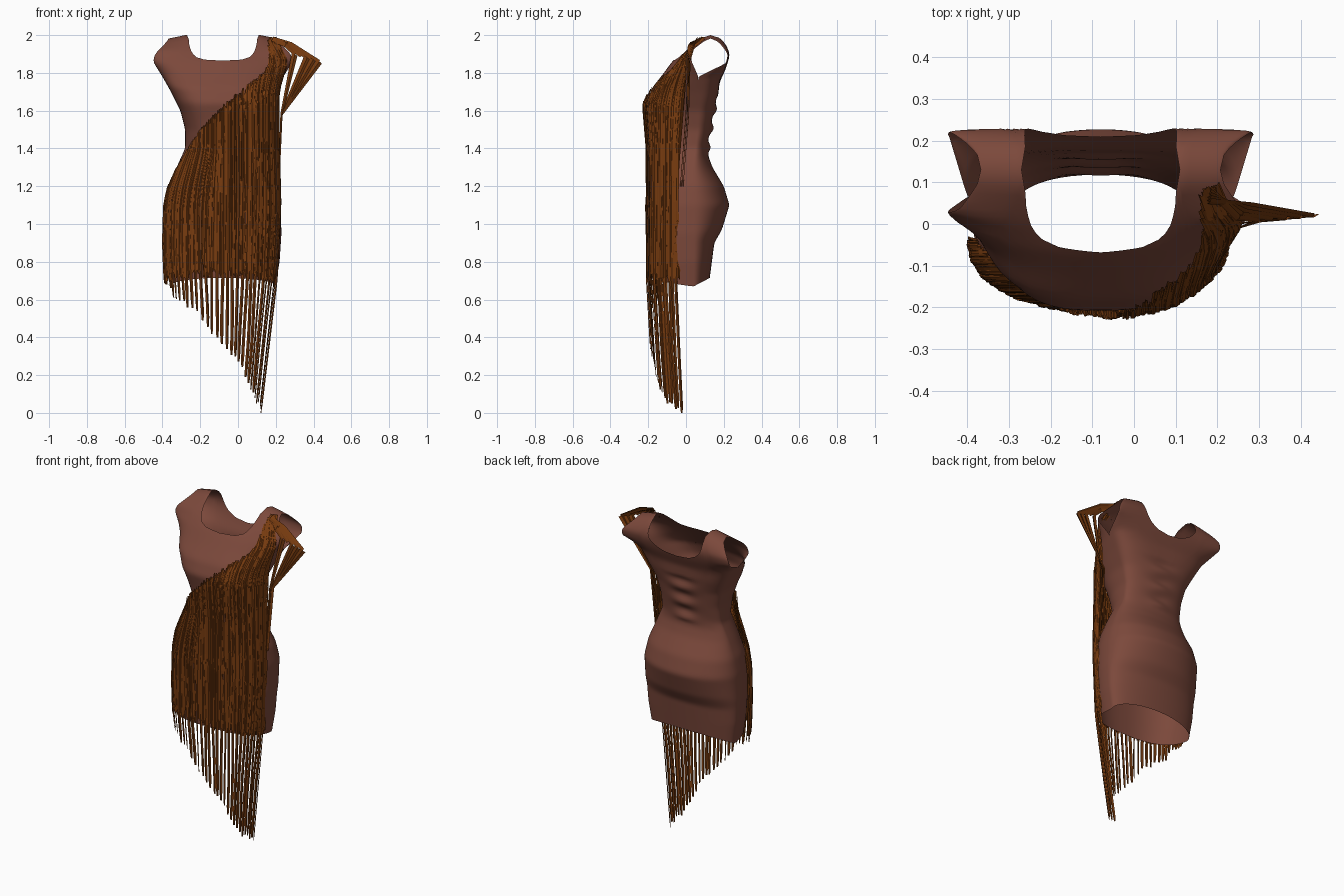
import bpy, math, random
from mathutils import Vector

random.seed(4)
cube = bpy.data.objects.get("Cube")
if cube:
    bpy.data.objects.remove(cube, do_unlink=True)

CX = -0.08          # middle of the dress
HEM = 0.67
SEAM_Y = 0.13       # depth of the shoulder seam
UP = Vector((0, 0, 1))


def material(name, color):
    m = bpy.data.materials.new(name)
    m.use_nodes = True
    m.diffuse_color = (*color, 1)
    m.node_tree.nodes["Principled BSDF"].inputs["Base Color"].default_value = (*color, 1)
    return m


cloth = material("dusty brown cloth", (0.2, 0.066, 0.044))
strand_brown = material("chestnut strands", (0.19, 0.045, 0.005))


def lerp(table, z):
    if z <= table[0][0]:
        return table[0][1]
    for (a, va), (b, vb) in zip(table, table[1:]):
        if z <= b:
            return va + (vb - va) * (z - a) / (b - a)
    return table[-1][1]


def smooth(table, z, r=0.012):
    return sum(lerp(table, z + d) for d in (-r, 0, r)) / 3


# Body profiles: half width, front depth, back depth, side edges, roundness
WIDTH = [(.67, .278), (.8, .3), (.95, .31), (1.1, .305), (1.2, .285), (1.3, .245), (1.4, .2),
         (1.5, .2), (1.6, .225), (1.7, .275), (1.78, .32), (1.86, .37), (1.9, .36), (1.94, .32),
         (1.98, .285)]
FRONT = [(.67, -.19), (1.1, -.2), (1.4, -.17), (1.55, -.19), (1.64, -.21), (1.72, -.18),
         (1.79, -.125), (1.86, -.073), (1.92, -.02), (1.98, .01)]
BACK = [(.67, .12), (.9, .15), (.97, .19), (1.1, .23), (1.2, .2), (1.3, .14), (1.36, .118),
        (1.42, .12), (1.5, .135), (1.6, .152), (1.68, .17), (1.75, .178), (1.82, .21), (1.9, .235)]
EDGE_FRONT = [(1.3, .04), (1.5, .06), (1.78, .065), (1.86, .03), (1.92, .02), (1.98, .07)]
EDGE_BACK = [(1.3, .04), (1.5, .06), (1.78, .065), (1.85, .21), (1.9, .225), (1.98, .2)]
ROUND_FRONT = [(1.2, 2.5), (1.4, 2.2), (1.6, 3), (1.72, 3), (1.8, 2.2), (1.88, 1.5)]
ROUND_BACK = [(1.2, 2.1), (1.4, 2), (1.6, 2.4), (1.75, 3.4)]
NECK_FRONT = [(0, 1.865), (.27, 1.87), (.4, 1.885), (.5, 1.92), (.62, 1.97), (.68, 2.1)]
NECK_BACK = [(0, 1.82), (.25, 1.83), (.4, 1.86), (.5, 1.9), (.62, 1.97), (.68, 2.1)]


def bulge(t, p):
    return max(0, 1 - min(1, abs(t)) ** p) ** (1 / p)


def shoulder_top(t):
    return 2 - 0.06 * max(0, abs(t) - 0.7)


def body_y(z, t, front):
    mid = smooth(FRONT if front else BACK, z)
    edge = smooth(EDGE_FRONT if front else EDGE_BACK, z, 0.003)
    y = edge + (mid - edge) * bulge(t, lerp(ROUND_FRONT if front else ROUND_BACK, z))
    if not front and 1.38 < z < 1.68:    # creases in the small of the back
        y += 0.01 * math.sin((z - 1.38) * math.pi / 0.05) * math.exp(-(t / 0.35) ** 2)
    if z > 1.86:    # roll over the shoulder into the seam
        q = min(1, (z - 1.86) / (shoulder_top(t) - 1.86))
        y = SEAM_Y + (y - SEAM_Y) * math.sqrt(1 - q * q)
    return y


def add_mesh(name, verts, faces, mat):
    me = bpy.data.meshes.new(name)
    me.from_pydata(verts, [], faces)
    me.materials.append(mat)
    ob = bpy.data.objects.new(name, me)
    bpy.context.collection.objects.link(ob)
    bpy.ops.object.select_all(action='DESELECT')
    ob.select_set(True)
    bpy.context.view_layer.objects.active = ob


# Dress body: a front and a back sheet joined at sides and shoulders
COLS, ROWS = 56, 90
verts, faces = [], []
for front in (True, False):
    base = len(verts)
    for r in range(ROWS + 1):
        for c in range(COLS + 1):
            t = math.sin(math.pi / 2 * (2 * c / COLS - 1))
            top = min(shoulder_top(t), lerp(NECK_FRONT if front else NECK_BACK, abs(t)))
            hem = HEM + 0.045 * bulge(t, 2)
            z = hem + (top - hem) * r / ROWS
            verts.append((CX + t * smooth(WIDTH, z), body_y(z, t, front), z))
    for r in range(ROWS):
        for c in range(COLS):
            a = base + r * (COLS + 1) + c
            quad = (a, a + 1, a + COLS + 2, a + COLS + 1)
            faces.append(quad if front else quad[::-1])
add_mesh("dress_body", verts, faces, cloth)
bpy.ops.object.mode_set(mode='EDIT')
bpy.ops.mesh.select_all(action='SELECT')
bpy.ops.mesh.remove_doubles(threshold=0.0006)
bpy.ops.object.mode_set(mode='OBJECT')
bpy.ops.object.shade_smooth_by_angle(angle=math.radians(50))

# Drape profiles: the strands hang from a diagonal line across the chest
DRAPE_LEFT = [(0, .2), (.7, .285), (1.1, .305), (1.5, .295), (1.7, .295), (1.86, .34), (1.98, .28)]
DRAPE_RIGHT = [(.5, .29), (.7, .308), (.9, .316), (1.1, .31), (1.2, .29), (1.3, .25),
               (1.4, .205), (1.5, .205)]
DRAPE_FRONT = [(0, -.15), (.3, -.175), (.7, -.198), (1.4, -.2), (1.64, -.22), (1.72, -.185),
               (1.79, -.13), (1.87, -.04), (1.95, .02), (2, .1)]
DRAPE_EDGE = [(0, -.005), (.7, -.035), (1.4, -.035), (1.7, -.01), (1.85, .01), (1.98, .1)]
START = [(-1, 1.2), (-.97, 1.3), (-.9, 1.4), (-.57, 1.5), (-.1, 1.6), (.27, 1.69),
         (.66, 1.8), (.76, 1.9), (.85, 1.985)]
FRINGE = [(-1, .68), (-.9, .62), (-.4, .49), (-.05, .36), (.38, .26), (.65, .1), (1, 0)]


def drape_point(u, z, off):
    t = math.sin(math.pi / 2 * max(-1, min(1, u)))
    dx = t * lerp(DRAPE_LEFT if t > 0 else DRAPE_RIGHT, z)
    edge = lerp(DRAPE_EDGE, z)
    y = edge + (lerp(DRAPE_FRONT, z) - edge) * bulge(t, 2.3)
    w = smooth(WIDTH, z)
    if z > HEM and abs(dx) < w:
        y = min(y, body_y(z, dx / w, True) - 0.003)
    return Vector((CX + dx + 0.4 * off * t, y - off * bulge(t, 2), z))


def ribbon(path, sides, widths, verts, faces):
    """Folded strip with a raised middle, following a path."""
    base = len(verts)
    for p, s, w in zip(path, sides, widths):
        verts.extend([p - s * w / 2, p + s.cross(UP) * w * 0.2, p + s * w / 2])
    for i in range(len(path) - 1):
        for k in (0, 1):
            a = base + 3 * i + k
            faces.append((a + 3, a + 4, a + 1, a))


verts, faces = [], []
STRANDS = 200
for i in range(STRANDS):
    u = -0.99 + 1.98 * i / (STRANDS - 1)
    t = math.sin(math.pi / 2 * u)
    long = i % 6 == 3
    off = random.uniform(0.001, 0.011)
    z0 = min(lerp(START, t) + random.uniform(-0.015, 0.008), 1.99)
    hem = 0.68 + 0.035 * bulge(t, 2)
    z1 = lerp(FRINGE, t) + random.uniform(0, 0.04) if long else random.uniform(hem, hem + 0.04)
    if i == STRANDS - 5:
        z1 = 0
    twist = random.uniform(-0.55, 0.55)
    drift = random.uniform(-0.012, 0.012)
    steps = max(4, int((z0 - z1) / 0.05))
    path, sides = [], []
    for k in range(steps + 1):
        z = z0 + (z1 - z0) * k / steps
        v = u + drift * math.sin(k * 0.4 + i)
        path.append(drape_point(v, z, off))
        s = drape_point(min(1, v + 0.03), z, 0) - drape_point(max(-1, v - 0.03), z, 0)
        s.z = 0
        s.normalize()
        sides.append(s * math.cos(twist) + s.cross(UP) * math.sin(twist))
    width = 0.017 if long else random.uniform(0.009, 0.014)
    ribbon(path, sides, [width * 0.6] + [width] * (steps - 1) + [width * 0.6], verts, faces)
add_mesh("strand_drape", verts, faces, strand_brown)

# Loose strands: fanned out from the left shoulder, folded back to the side
verts, faces = [], []
shoulder_side, fan_side = Vector((0.35, 0.45, 0.8)), Vector((0.8, 0.15, -0.57))
for i in range(5):
    f = i / 4
    y = 0.03 * (f - 0.5)
    tip = Vector((0.3 + 0.13 * f, 0.015 + y * 0.4, 1.9 - 0.04 * f))
    root = Vector((0.18, 0.07 - y, 1.98))
    bend = Vector((0.28 - 0.03 * (1 - f), 0.03 + y, 1.95))
    ribbon([root, bend, tip], [shoulder_side] * 3, [0.03, 0.03, 0.02], verts, faces)
    if i != 1:
        ribbon([tip, Vector((0.23, y, 1.58)), Vector((0.215, -0.03 + y, 1.2))],
               [fan_side] * 3, [0.036, 0.014, 0.01], verts, faces)
add_mesh("loose_shoulder_strands", verts, faces, strand_brown)
